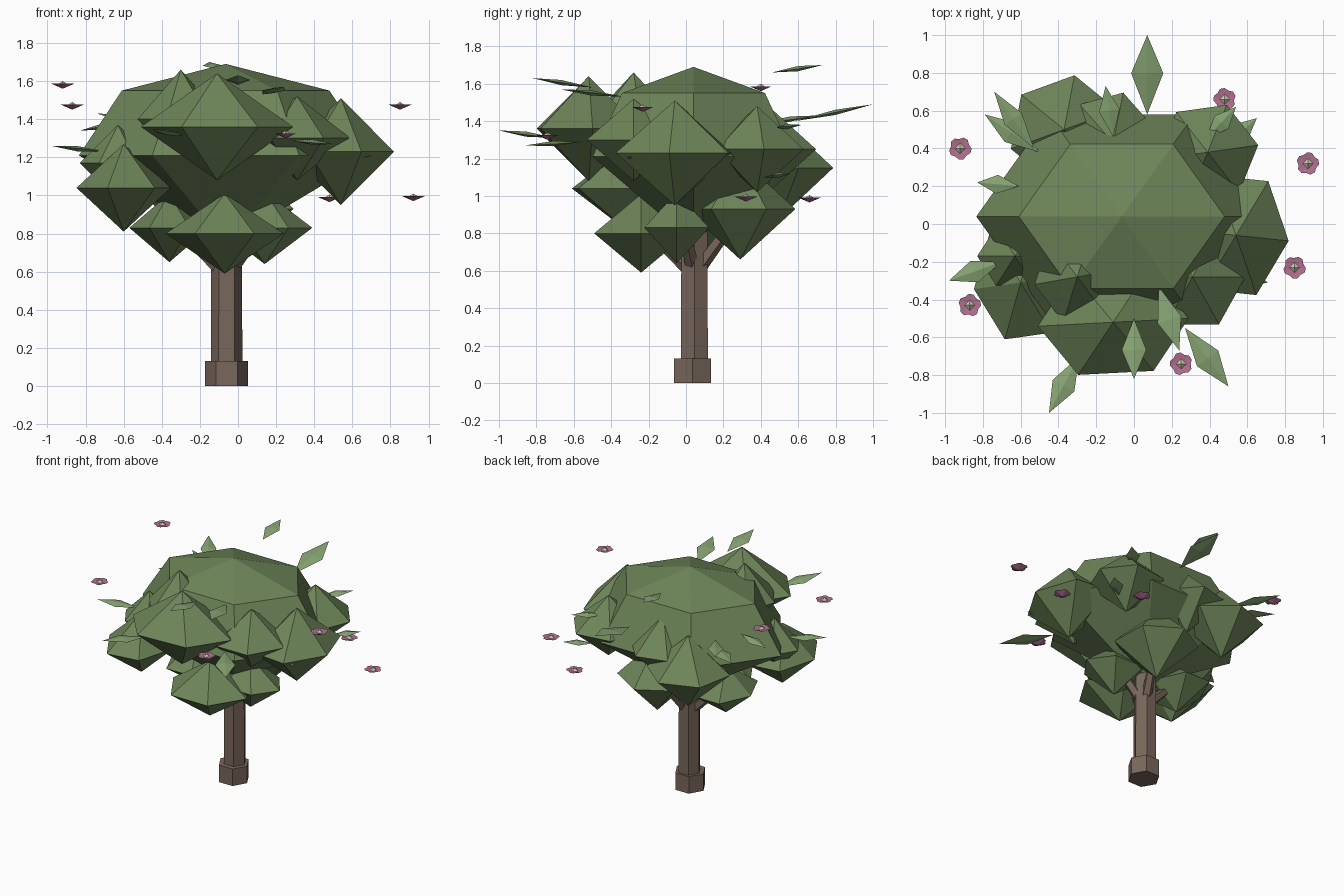
import bpy, bmesh
from math import cos, sin, pi, radians
from mathutils import Vector


def mat(name, rgb):
    m = bpy.data.materials.new(name)
    m.diffuse_color = (*rgb, 1)
    return m


BARK = mat("bark", (0.19, 0.135, 0.105))
GREEN = mat("foliage", (0.155, 0.235, 0.1))
LEAF = mat("leaf", (0.24, 0.37, 0.17))
PINK = mat("petal", (0.45, 0.16, 0.28))
CREAM = mat("flower_centre", (0.6, 0.58, 0.45))


def make(name, bm, m):
    bmesh.ops.recalc_face_normals(bm, faces=bm.faces)
    me = bpy.data.meshes.new(name)
    bm.to_mesh(me)
    bm.free()
    me.materials.append(m)
    ob = bpy.data.objects.new(name, me)
    bpy.context.collection.objects.link(ob)
    return ob


def lathe(name, profile, m, loc, scale=(1, 1, 1), rot=0, n=6):
    """Low-poly revolve of (radius, z) points; radius 0 makes a pole."""
    bm = bmesh.new()
    rings = []
    for r, z in profile:
        k = 1 if r == 0 else n
        rings.append([bm.verts.new((r * cos(2 * pi * i / n), r * sin(2 * pi * i / n), z)) for i in range(k)])
    for a, b in zip(rings, rings[1:]):
        for i in range(n):
            j = (i + 1) % n
            f = [a[i % len(a)], a[j % len(a)], b[j % len(b)], b[i % len(b)]]
            bm.faces.new(list(dict.fromkeys(f)))
    for r in (rings[0], rings[-1]):
        if len(r) > 1:
            bm.faces.new(r)
    ob = make(name, bm, m)
    ob.location, ob.scale, ob.rotation_euler.z = loc, scale, radians(rot)
    return ob


# trunk and its wide foot
lathe("trunk_foot", [(0.113, 0), (0.113, 0.13)], BARK, (-0.06, 0.035, 0))
lathe("trunk", [(0.083, 0.1), (0.08, 0.95)], BARK, (-0.06, 0.045, 0))

# branches reaching into the lower clumps
for i, end in enumerate([(-0.28, 0.03, 0.8), (-0.12, -0.18, 0.8), (0.03, 0.25, 0.86), (0.14, -0.02, 0.86)]):
    a, b = Vector((-0.06, 0.045, 0.58)), Vector(end)
    ob = lathe(f"branch_{i + 1}", [(0.04, 0), (0.03, (b - a).length)], BARK, a, n=5)
    ob.rotation_euler = (b - a).to_track_quat('Z', 'Y').to_euler()

# main crown: domed top, conical underside
lathe("crown", [(0, -0.46), (0.77, 0), (0.545, 0.34), (0, 0.48)], GREEN, (-0.065, 0.04, 1.21), (1, 0.81, 1))

# faceted foliage clumps: centre, radii, turn
clumps = [
    ((-0.11, -0.52, 1.36), (0.40, 0.31, 0.28), 3),
    ((-0.60, -0.31, 1.04), (0.25, 0.33, 0.23), 8),
    ((0.54, -0.06, 1.23), (0.28, 0.35, 0.28), -6),
    ((0.31, -0.28, 1.30), (0.28, 0.29, 0.22), 0),
    ((-0.30, -0.28, 1.40), (0.23, 0.26, 0.26), 10),
    ((-0.63, -0.17, 1.17), (0.20, 0.18, 0.20), 0),
    ((-0.37, 0.50, 1.15), (0.30, 0.29, 0.27), 20),
    ((-0.11, 0.43, 1.25), (0.24, 0.28, 0.24), 15),
    ((0.39, 0.38, 1.25), (0.27, 0.27, 0.23), 8),
    ((-0.07, -0.24, 0.80), (0.31, 0.29, 0.21), 0),
    ((0.14, -0.05, 0.83), (0.25, 0.20, 0.19), 0),
    ((-0.36, 0.03, 0.83), (0.21, 0.27, 0.18), 0),
    ((0.04, 0.29, 0.93), (0.28, 0.30, 0.27), 30),
]
for i, (c, s, rot) in enumerate(clumps):
    lathe(f"foliage_clump_{i + 1}", [(0, -1), (1, 0), (0, 1)], GREEN, c, s, rot)

# loose leaves: base point, tip point, width
leaves = [
    ((0.07, 0.58, 1.40), (0.07, 1.00, 1.49), 0.17),
    ((-0.11, 0.46, 1.66), (-0.15, 0.73, 1.70), 0.11),
    ((-0.53, 0.40, 1.39), (-0.74, 0.70, 1.43), 0.11),
    ((-0.50, 0.38, 1.33), (-0.79, 0.58, 1.35), 0.12),
    ((-0.61, 0.20, 1.38), (-0.83, 0.22, 1.34), 0.10),
    ((-0.70, -0.20, 1.23), (-0.98, -0.30, 1.26), 0.12),
    ((-0.29, -0.70, 1.31), (-0.45, -1.00, 1.35), 0.13),
    ((0.00, -0.50, 1.58), (0.00, -0.82, 1.63), 0.13),
    ((0.13, -0.33, 1.53), (0.24, -0.67, 1.57), 0.13),
    ((0.27, -0.55, 1.29), (0.50, -0.86, 1.27), 0.14),
    ((0.38, 0.45, 1.36), (0.54, 0.62, 1.38), 0.10),
    ((0.49, 0.42, 1.10), (0.65, 0.56, 1.12), 0.10),
    ((0.51, -0.27, 1.19), (0.71, -0.31, 1.21), 0.08),
]
for i, (a, b, w) in enumerate(leaves):
    a, b = Vector(a), Vector(b)
    side = (b - a).cross(Vector((0, 0, 1))).normalized() * w / 2
    mid = a.lerp(b, 0.52)
    up = Vector((0, 0, 0.014))
    bm = bmesh.new()
    va, vb, l, r, t, u = [bm.verts.new(p) for p in (a, b, mid + side, mid - side, mid + up, mid - up)]
    for c in (t, u):
        for p, q in ((va, l), (l, vb), (vb, r), (r, va)):
            bm.faces.new((p, q, c))
    make(f"leaf_{i + 1}", bm, LEAF)

# floating blossoms: scalloped shallow cup with a small faceted centre
blossoms = [(-0.92, 0.40, 1.58), (-0.87, -0.43, 1.47), (0.25, -0.74, 1.32),
            (0.85, -0.23, 1.47), (0.92, 0.32, 0.99), (0.48, 0.66, 0.985)]
for i, c in enumerate(blossoms):
    bm = bmesh.new()
    n = 15
    top, low = bm.verts.new((0, 0, -0.002)), bm.verts.new((0, 0, -0.02))
    rim = [bm.verts.new((r * cos(2 * pi * k / n), r * sin(2 * pi * k / n), 0.006))
           for k, r in enumerate([0.06, 0.05, 0.06] * 5)]
    for k in range(n):
        for p in (top, low):
            bm.faces.new((rim[k], rim[(k + 1) % n], p))
    ob = make(f"blossom_{i + 1}", bm, PINK)
    ob.location, ob.rotation_euler.z = c, i * 0.4
    lathe(f"blossom_centre_{i + 1}", [(0, -0.014), (0.028, 0.002), (0, 0.02)], CREAM, c, n=4)
